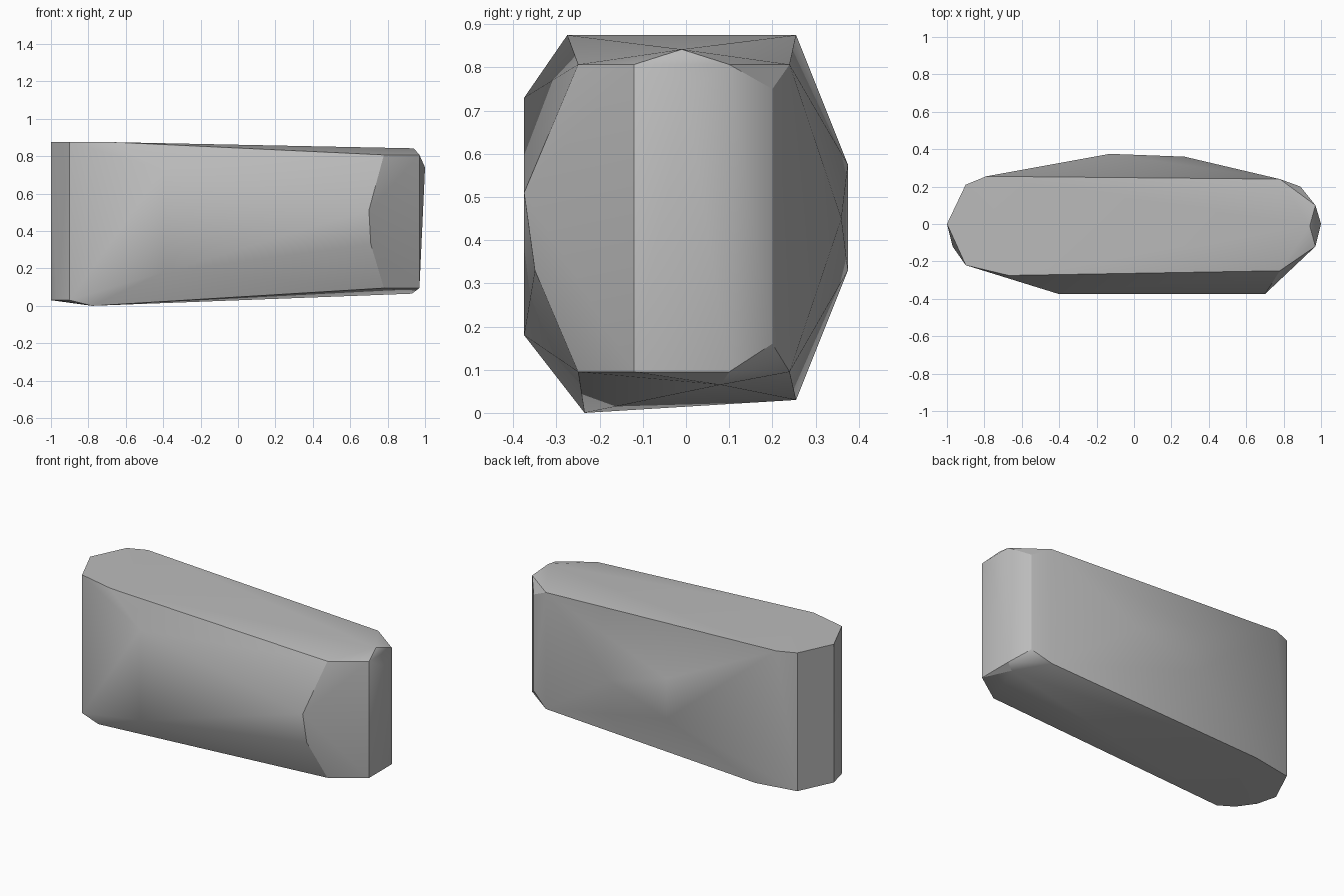
import bpy
import bmesh
import math

# Remove the default object
default = bpy.data.objects.get("Cube")
if default:
    bpy.data.objects.remove(default, do_unlink=True)


def make_material(name, colour):
    material = bpy.data.materials.new(name)
    material.use_nodes = True
    material.diffuse_color = colour
    material.node_tree.nodes["Principled BSDF"].inputs["Base Color"].default_value = colour
    return material


def make_hull(name, columns, points, material):
    """Wrap vertical columns (x, y, low, high) and single points in a convex skin."""
    bm = bmesh.new()
    for x, y, low, high in columns:
        bm.verts.new((x, y, low))
        bm.verts.new((x, y, high))
    for point in points:
        bm.verts.new(point)
    hull = bmesh.ops.convex_hull(bm, input=bm.verts[:])
    unused = {v for v in hull["geom_interior"] + hull["geom_unused"]
              if isinstance(v, bmesh.types.BMVert)}
    bmesh.ops.delete(bm, geom=list(unused), context="VERTS")
    bmesh.ops.recalc_face_normals(bm, faces=bm.faces[:])
    mesh = bpy.data.meshes.new(name)
    bm.to_mesh(mesh)
    bm.free()
    mesh.materials.append(material)
    block = bpy.data.objects.new(name, mesh)
    bpy.context.collection.objects.link(block)
    return block


# Upright corners of the block: x, y, bottom, top
columns = [
    (-1, 0, .03, .875),
    (-.9, .21, .03, .875),
    (-.9, -.22, .03, .875),
    (.78, .24, .095, .807),
    (.78, -.25, .095, .807),
    (.97, .1, .095, .807),
    (.97, -.12, .095, .807),
    (.89, .2, .16, .75),
    (-.4, -.375, .18, .73),
    (-.13, .375, .33, .575),
]

# Ridge points between the corners
points = [
    (-.97, -.12, .03),
    (-.79, .255, .875),
    (-.65, .255, .03),
    (-.67, -.275, .875),
    (-.78, -.235, 0),
    (.94, -.01, .842),
    (.93, .08, .065),
    (1, 0, .74),
    (.7, -.375, .51),
    (.71, -.35, .33),
    (.27, .36, .45),
]

grey = make_material("plain grey", (.5, .5, .5, 1))
block = make_hull("faceted_block", columns, points, grey)

# Soften shallow creases, keep the hard edges
bpy.ops.object.select_all(action="DESELECT")
block.select_set(True)
bpy.context.view_layer.objects.active = block
bpy.ops.object.shade_smooth_by_angle(angle=math.radians(30))
